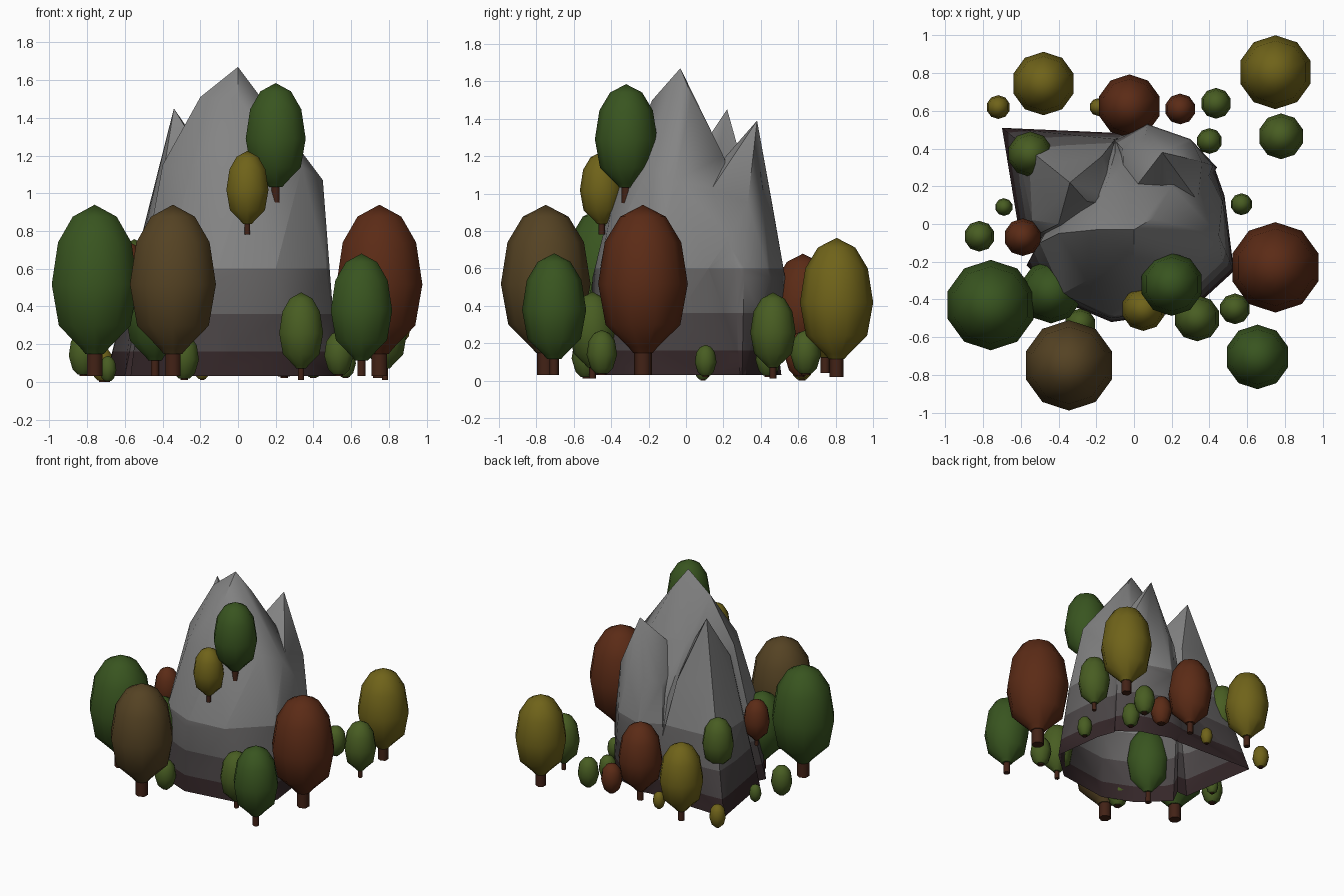
import bpy, bmesh, math

if "Cube" in bpy.data.objects:
    bpy.data.objects.remove(bpy.data.objects["Cube"])

def material(name, rgb):
    m = bpy.data.materials.new(name)
    m.diffuse_color = (*rgb, 1)
    m.use_nodes = True
    m.node_tree.nodes["Principled BSDF"].inputs["Base Color"].default_value = m.diffuse_color
    return m

MATS = {
    "green": material("leaf_green", (0.04, 0.09, 0.014)),
    "lime": material("leaf_lime", (0.065, 0.11, 0.016)),
    "olive": material("leaf_olive", (0.16, 0.125, 0.01)),
    "rust": material("leaf_rust", (0.105, 0.024, 0.008)),
    "brown": material("leaf_brown", (0.09, 0.055, 0.017)),
}
BARK = material("bark", (0.055, 0.016, 0.008))
STONES = [material("stone", (0.23, 0.23, 0.23)), material("stone_mid", (0.13, 0.125, 0.125)),
          material("stone_low", (0.07, 0.06, 0.062)), material("stone_foot", (0.035, 0.02, 0.022))]

def finish(bm, name, mats=()):
    me = bpy.data.meshes.new(name)
    bm.to_mesh(me)
    bm.free()
    for m in mats:
        me.materials.append(m)
    ob = bpy.data.objects.new(name, me)
    bpy.context.collection.objects.link(ob)
    return ob

def lathe(bm, profile, sides, mat):
    """Revolve (radius, height) points about z; ends are closed."""
    rings = []
    for r, z in profile:
        if r == 0:
            rings.append([bm.verts.new((0, 0, z))])
        else:
            rings.append([bm.verts.new((r * math.sin(2 * math.pi * i / sides),
                                        r * math.cos(2 * math.pi * i / sides), z))
                          for i in range(sides)])
    faces = [bm.faces.new(rings[0])]
    for a, b in zip(rings, rings[1:]):
        for i in range(sides):
            j = (i + 1) % sides
            quad = [a[i], a[j], b[j], b[i]] if len(b) > 1 else [a[i], a[j], b[0]]
            faces.append(bm.faces.new(quad))
    if len(rings[-1]) > 1:
        faces.append(bm.faces.new(rings[-1]))
    for f in faces:
        f.material_index = mat
        f.smooth = len(f.verts) <= 4

# Profiles in units of the crown radius
TREE = [(0.22, 0.5), (0.34, 0.64), (0.85, 1.14), (1.02, 2.07), (0.87, 3.02), (0.52, 3.6), (0, 3.87)]
BUSH = [(0.4, 0.1), (0.75, 0.45), (1.02, 1.35), (0.87, 2.3), (0.5, 2.8), (0, 3.0)]

def plant(name, x, y, base, r, colour, crown, trunk_top, trunk_r):
    bm = bmesh.new()
    lathe(bm, crown, 10, 0)
    lathe(bm, [(trunk_r, 0), (trunk_r, trunk_top)], 6, 1)
    bmesh.ops.recalc_face_normals(bm, faces=bm.faces[:])
    ob = finish(bm, name, (MATS[colour], BARK))
    ob.location = (x, y, base)
    ob.scale = (r, r, r)

def hull(name, points):
    bm = bmesh.new()
    for p in points:
        bm.verts.new(p)
    bmesh.ops.convex_hull(bm, input=bm.verts[:])
    bmesh.ops.delete(bm, geom=[v for v in bm.verts if not v.link_faces], context="VERTS")
    bmesh.ops.recalc_face_normals(bm, faces=bm.faces[:])
    return finish(bm, name)

# Main mountain body
main = hull("main_peak", [
    (0, -.03, 1.67), (-.2, -.03, 1.51), (.1, .03, 1.52), (0, -.18, 1.5),
    (-.4, -.05, 1.15), (-.25, -.3, 1.12), (.06, -.36, 1.12), (.34, -.2, 1.14),
    (.36, -.03, 1.15), (.45, -.06, 1.07), (.2, .2, 1.2), (-.15, .2, 1.2),
    (.47, .12, .6), (.47, -.2, .6), (.2, -.46, .6), (-.12, -.5, .55),
    (-.38, -.37, .6), (-.5, -.1, .6), (-.1, .38, .8), (.36, .33, .68),
    (-.1, .45, .5), (-.08, .48, .03),
    (.48, .15, .03), (.53, -.25, .03), (.3, -.46, .03), (-.12, -.52, .03),
    (-.36, -.42, .03), (-.57, -.22, .03), (-.3, .3, .03), (.42, .32, .03)])

# Back left peak with its spreading foot
left = hull("back_left_peak", [
    (-.34, .22, 1.45), (-.25, .12, 1.3), (-.4, .0, 1.08), (-.43, .1, 1.08),
    (-.43, .32, 1.0), (-.17, .36, .95), (-.54, .02, .6), (-.56, .4, .55),
    (-.1, .45, .5), (-.7, .51, .03), (-.02, .48, .03), (-.6, -.1, .03),
    (-.1, -.1, .03), (-.1, .1, 1.1)])

# Back peak
back = hull("back_peak", [
    (.15, .38, 1.39), (.15, .1, 1.07), (.36, .33, .95), (.34, .12, 1.0),
    (-.05, .12, 1.05), (.06, .46, .95), (-.06, .4, .9), (.42, .31, .55),
    (.3, .45, .55), (.07, .53, .55), (-.1, .44, .5), (.44, .3, .03),
    (.28, .42, .03), (.05, .49, .03), (-.12, .46, .03), (.2, 0, .03)])

# Join the peaks into one skin
for part in (left, back):
    mod = main.modifiers.new("join", "BOOLEAN")
    mod.operation = "UNION"
    mod.solver = "EXACT"
    mod.object = part
bpy.context.view_layer.update()
joined = main.evaluated_get(bpy.context.evaluated_depsgraph_get())
bm = bmesh.new()
bm.from_mesh(joined.to_mesh())
for ob in (main, left, back):
    bpy.data.objects.remove(ob)

# Open underside, dark bands towards the foot, soft shading
bm.normal_update()
under = [f for f in bm.faces if f.normal.z < -.9 and f.calc_center_median().z < .05]
bmesh.ops.delete(bm, geom=under, context="FACES")
bmesh.ops.triangulate(bm, faces=bm.faces[:])
levels = (.6, .36, .16)
for z in levels:
    bmesh.ops.bisect_plane(bm, geom=bm.verts[:] + bm.edges[:] + bm.faces[:],
                           plane_co=(0, 0, z), plane_no=(0, 0, 1))
bm.normal_update()
for f in bm.faces:
    f.smooth = True
    f.material_index = sum(f.calc_center_bounds().z < z for z in levels)
for e in bm.edges:
    e.smooth = e.calc_face_angle(3) < math.radians(45)
finish(bm, "rock", STONES)

# Trees: x, y, base height, crown radius, colour
trees = [
    (.75, -.23, .03, .235, "rust"), (-.345, -.75, .03, .235, "brown"),
    (-.76, -.43, .03, .235, "green"), (.75, .805, .02, .192, "olive"),
    (.655, -.705, .03, .168, "green"), (-.44, -.36, .03, .164, "green"),
    (.2, -.32, .95, .164, "green"), (-.48, .745, .04, .165, "olive"),
    (-.025, .625, .04, .165, "rust"), (.335, -.5, .01, .12, "lime"),
    (.78, .465, .01, .119, "lime"), (.05, -.45, .78, .115, "olive"),
    (-.55, .37, .3, .118, "lime"), (-.59, -.07, .37, .098, "rust")]
for i, (x, y, b, r, c) in enumerate(trees):
    plant(f"tree_{i + 1}", x, y, b, r, c, TREE, 0.7, 0.2 if r > .18 else 0.15)

# Small bushes around the foot of the rock
bushes = [
    (.535, -.45, .03, .08, "lime"), (-.285, -.53, .01, .08, "lime"),
    (-.82, -.065, .03, .08, "lime"), (.435, .64, .03, .08, "lime"),
    (.245, .61, .02, .08, "rust"), (.4, .44, .02, .067, "lime"),
    (-.72, .62, .0, .062, "olive"), (.57, .105, .02, .057, "lime"),
    (-.69, .09, .0, .046, "lime"), (-.19, .62, .01, .046, "olive")]
for i, (x, y, b, r, c) in enumerate(bushes):
    plant(f"bush_{i + 1}", x, y, b, r, c, BUSH, 0.3, 0.3)
